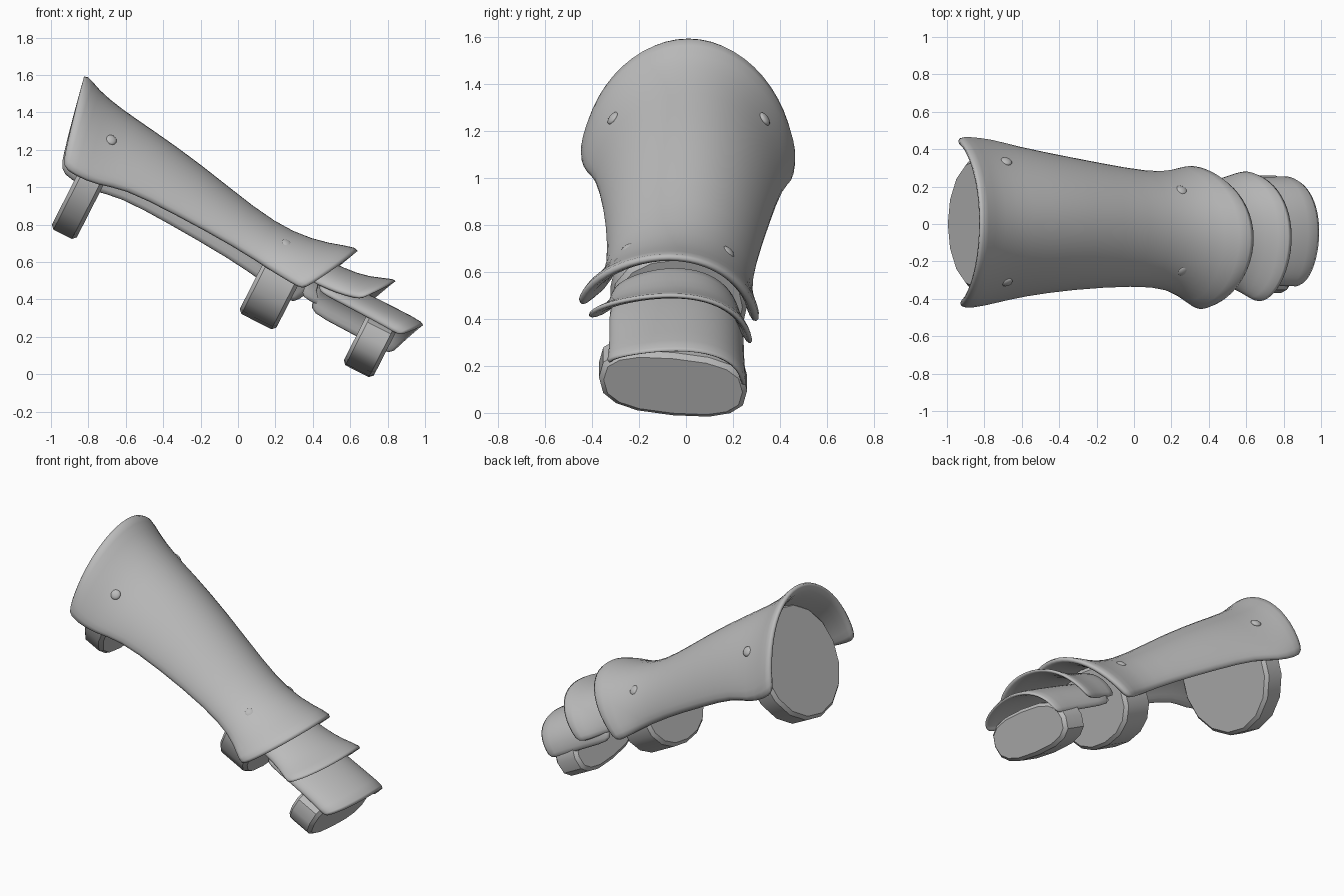
import bpy, bmesh, math
from mathutils import Vector, Matrix

cube = bpy.data.objects.get("Cube")
if cube:
    bpy.data.objects.remove(cube, do_unlink=True)

grey = bpy.data.materials.new("plain_grey")
grey.use_nodes = True
GREY = (0.5, 0.5, 0.5, 1)
grey.diffuse_color = GREY
grey.node_tree.nodes["Principled BSDF"].inputs["Base Color"].default_value = GREY

# Arm frame: u runs down the forearm, w points out of its back
U = Vector((0.89, 0, -0.454)).normalized()
W = Vector((0.454, 0, 0.89)).normalized()


def place(u, y, w):
    return U * u + W * w + Vector((0, y, 0))


def section_point(s, angle):
    """Point on an arched section: crown u, edge u, y and w limits, crown w, power."""
    u_top, u_edge, y_r, y_l, w_r, w_l, w_top, power = s
    side, arch = math.sin(angle), max(math.cos(angle), 0)
    mix = (side + 1) / 2
    y = y_r + (y_l - y_r) * mix
    base = w_r + (w_l - w_r) * mix
    return place(u_edge + (u_top - u_edge) * arch, y,
                 base + (w_top - base) * arch ** power)


def make_object(name, bm, sharp=40):
    bmesh.ops.recalc_face_normals(bm, faces=bm.faces)
    mesh = bpy.data.meshes.new(name)
    bm.to_mesh(mesh)
    bm.free()
    mesh.materials.append(grey)
    ob = bpy.data.objects.new(name, mesh)
    bpy.context.collection.objects.link(ob)
    bpy.ops.object.select_all(action='DESELECT')
    bpy.context.view_layer.objects.active = ob
    ob.select_set(True)
    bpy.ops.object.shade_smooth_by_angle(angle=math.radians(sharp))
    return ob


def arched_plate(name, sections, thickness, steps=14):
    bm = bmesh.new()
    rows = []
    for s in sections:
        rows.append([bm.verts.new(section_point(s, math.pi * (i / steps - 0.5)))
                     for i in range(steps + 1)])
    for a, b in zip(rows, rows[1:]):
        for i in range(steps):
            bm.faces.new((a[i], b[i], b[i + 1], a[i + 1]))
    ob = make_object(name, bm, 180)
    # Thickness grows inward whichever way the open sheet was oriented
    mid = ob.data.polygons[steps // 2]
    shell = ob.modifiers.new("thickness", 'SOLIDIFY')
    shell.thickness = thickness
    shell.offset = -1 if mid.normal.dot(W) > 0 else 1
    rounding = ob.modifiers.new("rounding", 'SUBSURF')
    rounding.levels = rounding.render_levels = 1
    return ob


def strap(name, u0, u1, y, w, half_y, half_w, power, roll=0, sides=16):
    """Closed band with a softened outer edge."""
    bm = bmesh.new()
    soft = 0.02
    rings = []
    for u, inset in ((u0, soft), (u0 + soft, 0), (u1 - soft, 0), (u1, soft)):
        ring = []
        for i in range(sides):
            a = 2 * math.pi * i / sides
            c, s = math.cos(a), math.sin(a)
            py = (half_y - inset) * math.copysign(abs(c) ** power, c)
            pw = (half_w - inset) * math.copysign(abs(s) ** power, s)
            ring.append(bm.verts.new(place(u, y + py, w + pw + roll * py)))
        rings.append(ring)
    for a, b in zip(rings, rings[1:]):
        for i in range(sides):
            j = (i + 1) % sides
            bm.faces.new((a[i], a[j], b[j], b[i]))
    bm.faces.new(rings[0])
    bm.faces.new(rings[-1])
    return make_object(name, bm, 40)


# Forearm guard, flared at the elbow and the wrist
forearm = [
    (-1.45, -1.345, -0.45, 0.47, 0.56, 0.54, 1.07, 1.1),
    (-1.36, -1.27, -0.46, 0.475, 0.55, 0.52, 1.02, 1.2),
    (-1.20, -1.12, -0.43, 0.46, 0.56, 0.52, 0.985, 1.4),
    (-1.00, -1.00, -0.395, 0.42, 0.61, 0.56, 0.96, 1.3),
    (-0.69, -0.69, -0.355, 0.365, 0.61, 0.55, 0.915, 1.2),
    (-0.31, -0.31, -0.335, 0.30, 0.60, 0.53, 0.83, 1.1),
    (-0.08, -0.10, -0.35, 0.28, 0.575, 0.50, 0.81, 1.1),
    (0.12, 0.02, -0.43, 0.31, 0.57, 0.48, 0.845, 1.1),
    (0.27, 0.09, -0.475, 0.325, 0.565, 0.47, 0.905, 1.1),
]
arched_plate("forearm_guard", forearm, 0.045)

# Overlapping plates over the back of the hand
arched_plate("wrist_plate", [
    (0.10, 0.10, -0.32, 0.23, 0.62, 0.52, 0.76, 1),
    (0.25, 0.22, -0.33, 0.24, 0.625, 0.525, 0.765, 1),
    (0.39, 0.31, -0.37, 0.27, 0.64, 0.52, 0.78, 1),
    (0.525, 0.395, -0.43, 0.295, 0.665, 0.52, 0.845, 1),
], 0.03)
arched_plate("hand_plate", [
    (0.14, 0.18, -0.33, 0.25, 0.59, 0.47, 0.69, 0.9),
    (0.40, 0.40, -0.33, 0.25, 0.59, 0.47, 0.70, 0.9),
    (0.62, 0.57, -0.33, 0.255, 0.585, 0.465, 0.70, 0.9),
    (0.77, 0.68, -0.345, 0.265, 0.58, 0.46, 0.70, 0.9),
], 0.03)

# Straps closing each part underneath
strap("elbow_strap", -1.25, -1.10, 0.0, 0.60, 0.36, 0.36, 1)
strap("wrist_strap", -0.15, 0.07, -0.03, 0.54, 0.29, 0.245, 0.9)
strap("palm_strap", 0.47, 0.65, -0.055, 0.46, 0.315, 0.15, 0.75, -0.1)

# Rivets sitting on the forearm guard
spots = [(forearm[2], -0.82), (forearm[2], 0.8), (forearm[6], -0.75), (forearm[6], 0.75)]
for n, (s, angle) in enumerate(spots):
    here = section_point(s, angle)
    across = section_point(s, angle + 0.1) - section_point(s, angle - 0.1)
    normal = across.cross(U).normalized()
    if normal.dot(W) < 0:
        normal.negate()
    bm = bmesh.new()
    bmesh.ops.create_uvsphere(bm, u_segments=12, v_segments=8, radius=1)
    turn = normal.to_track_quat('Z', 'Y').to_matrix().to_4x4()
    bm.transform(Matrix.Translation(here) @ turn @ Matrix.Diagonal((0.032, 0.032, 0.015, 1)))
    make_object(f"rivet_{n + 1}", bm, 60)
